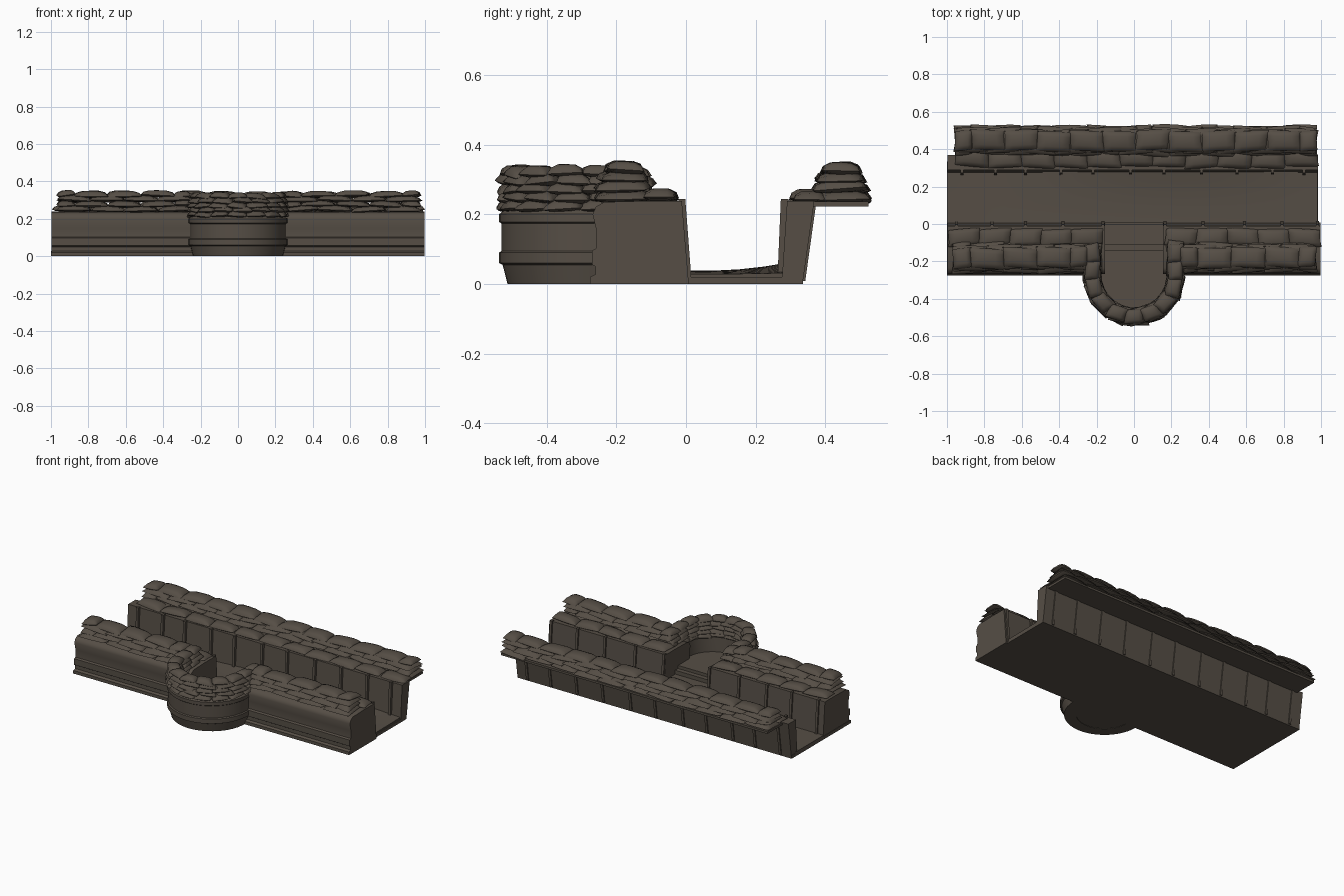
import bpy, bmesh, math, random
from mathutils import Vector

if "Cube" in bpy.data.objects:
    bpy.data.objects.remove(bpy.data.objects["Cube"])
random.seed(7)

mat = bpy.data.materials.new("dark earth brown")
mat.diffuse_color = (0.092, 0.076, 0.06, 1)
mat.use_nodes = True
mat.node_tree.nodes["Principled BSDF"].inputs["Base Color"].default_value = mat.diffuse_color


def finish(name, bm, angle=40):
    bmesh.ops.recalc_face_normals(bm, faces=bm.faces)
    me = bpy.data.meshes.new(name)
    bm.to_mesh(me)
    bm.free()
    ob = bpy.data.objects.new(name, me)
    bpy.context.collection.objects.link(ob)
    me.materials.append(mat)
    bpy.ops.object.select_all(action='DESELECT')
    ob.select_set(True)
    bpy.context.view_layer.objects.active = ob
    bpy.ops.object.shade_smooth_by_angle(angle=math.radians(angle))
    return ob


def loft(bm, rings, cap=True):
    vs = [[bm.verts.new(p) for p in r] for r in rings]
    n = len(vs[0])
    for a, b in zip(vs, vs[1:]):
        for i in range(n):
            j = (i + 1) % n
            bm.faces.new((a[i], a[j], b[j], b[i]))
    if cap:
        bm.faces.new(vs[0])
        bm.faces.new(vs[-1][::-1])


def extrude_x(bm, prof, x0, x1):
    loft(bm, [[(x, y, z) for y, z in prof] for x in (x0, x1)])


def box(bm, x0, x1, y0, y1, z0, z1):
    extrude_x(bm, [(y0, z0), (y1, z0), (y1, z1), (y0, z1)], x0, x1)


# pillow-shaped sandbag: pinched rim, domed top, shallow belly
def bag(bm, centre, length, width, height, heading=0, tilt=0):
    n = 6
    c, s = math.cos(heading), math.sin(heading)
    k = [random.uniform(-0.008, 0.008) for _ in range(6)]

    def point(i, j, side):
        u, v = 2 * i / n - 1, 2 * j / n - 1
        u, v = math.sin(u * 1.5708), math.sin(v * 1.5708)
        d = ((1 - u ** 4) * (1 - v ** 4)) ** 0.6
        x = u * length / 2 * (1 - 0.04 * (1 - v * v)) + k[0] * v
        y = v * width / 2 * (1 - 0.06 * u * u) + k[1] * u
        z = height * d * (0.75 if side else -0.25)
        z += (k[2] * u + k[3] * v + k[4] * u * v) * 0.5 + tilt * v
        return Vector(centre) + Vector((c * x - s * y, s * x + c * y, z))

    rim = {}
    for side in (0, 1):
        g = {}
        for i in range(n + 1):
            for j in range(n + 1):
                edge = i in (0, n) or j in (0, n)
                if edge and (i, j) in rim:
                    g[i, j] = rim[i, j]
                    continue
                g[i, j] = bm.verts.new(point(i, j, side))
                if edge:
                    rim[i, j] = g[i, j]
        for i in range(n):
            for j in range(n):
                bm.faces.new((g[i, j], g[i + 1, j], g[i + 1, j + 1], g[i, j + 1]))


def bag_row(bm, x0, x1, y, z, width, height, offset):
    count = max(1, round((x1 - x0) / 0.17))
    step = (x1 - x0) / count
    cuts = [x0] + [x0 + step * (i + offset) for i in range(1 if offset == 0 else 0, count)] + [x1]
    for a, b in zip(cuts, cuts[1:]):
        if b - a < 0.04:
            continue
        bag(bm, ((a + b) / 2, y + random.uniform(-.006, .006), z + random.uniform(-.003, .003)),
            b - a + 0.008, width, height, random.uniform(-.03, .03))


# straight sandbag parapet: one low inner row beside a tapering stack
def parapet(name, x0, x1, x0s, x1s, y_low, y_stack, z):
    bm = bmesh.new()
    bag_row(bm, x0, x1, y_low, z + 0.008, 0.095, 0.036, 0)
    for i, w in enumerate((0.165, 0.155, 0.135, 0.11)):
        bag_row(bm, x0s, x1s, y_stack, z + 0.008 + i * 0.0265, w, 0.036, 0.5 * (i % 2))
    finish(name, bm, 50)


# base slab
bm = bmesh.new()
box(bm, -1, 0.985, -0.275, 0.335, 0, 0.02)
finish("base_slab", bm)

# uneven trench floor
bm = bmesh.new()
rings = []
for i in range(25):
    x = -1 + i / 12.12
    lump = 0.5 + 0.5 * math.sin(x * 3 + 1)
    ring = [(x, 0.005, 0.01), (x, 0.3, 0.01)]
    for t in (1, .75, .5, .25, 0):
        ring.append((x, 0.005 + 0.295 * t, 0.027 + 0.012 * lump * (1 - t) + 0.036 * lump * t * t))
    rings.append(ring)
loft(bm, rings)
finish("trench_floor", bm)

# front earth banks either side of the bay
prof = [(0.008, 0), (-0.012, .238), (-0.12, .238), (-0.235, .235), (-0.258, .222),
        (-.268, .2), (-.256, .15), (-.258, .102), (-.27, .096), (-.27, .056),
        (-.26, .05), (-.26, .028), (-.275, .02), (-.275, 0)]
for side, name in ((-1, "left"), (1, "right")):
    bm = bmesh.new()
    extrude_x(bm, prof, side * 0.155, side * 0.997)
    finish("front_bank_" + name, bm)

# rear wall with sloped faces
bm = bmesh.new()
extrude_x(bm, [(0.275, 0.01), (0.335, 0.005), (0.368, .238), (0.29, .238)], -0.998, 0.985)
finish("rear_wall", bm)

# rear ledge that carries the sandbags
bm = bmesh.new()
box(bm, -0.955, 0.972, 0.3, 0.523, 0.222, 0.236)
finish("rear_ledge", bm)


# timber posts on the walls
def posts(name, xs, y_bottom, y_top, thick):
    bm = bmesh.new()
    for x in xs:
        extrude_x(bm, [(y_bottom, .008), (y_bottom + thick, .008),
                       (y_top + thick, .243), (y_top, .243)], x - .008, x + .008)
    finish(name, bm)


rear_x = [-.92, -.74, -.58, -.39, -.22, -.02, .16, .36, .55, .74, .91]
posts("rear_inner_posts", rear_x, 0.262, 0.272, 0.022)
posts("rear_outer_posts", rear_x, 0.322, 0.355, 0.02)
posts("front_posts", [-.95, -.76, -.58, -.38, -.165, .165, .37, .59, .79, .98], -0.004, -0.022, 0.02)


# U-shaped path of the firing bay
CY = -0.272


def u_path(r, t_list):
    return [(r * math.cos(t), CY + r * math.sin(t)) for t in t_list]


arc = [math.pi + math.pi * i / 24 for i in range(25)]


def u_ring(r, y_end=-0.11):
    return [(-r, y_end)] + u_path(r, arc) + [(r, y_end)]


# bay wall with raised bands
bm = bmesh.new()
wall = [(.24, 0), (.254, .055), (.264, .06), (.264, .09), (.257, .095), (.257, .173),
        (.264, .178), (.264, .2), (.25, .212), (.18, .212), (.168, .03), (.168, 0)]
cols = [[(x, y, z) for x, y in u_ring(r)] for r, z in wall]
loft(bm, [list(p) for p in zip(*cols)])
finish("bay_wall", bm)

# raised bay floor and entrance steps
bm = bmesh.new()
loft(bm, [[(x, y, z) for x, y in u_ring(0.2, -0.14)] for z in (0.002, 0.12)])
finish("bay_floor", bm)
bm = bmesh.new()
box(bm, -0.16, 0.16, -0.145, -0.11, 0.005, 0.1)
box(bm, -0.16, 0.16, -0.115, -0.004, 0.005, 0.075)
finish("bay_steps", bm)

# curved sandbag courses round the bay
bm = bmesh.new()
R = 0.222
straight = -0.11 - CY
total = 2 * straight + math.pi * R


def along(s):
    if s < straight:
        return -R, -0.11 - s, -math.pi / 2
    if s > total - straight:
        return R, CY + s - (total - straight), math.pi / 2
    t = math.pi + (s - straight) / R
    return R * math.cos(t), CY + R * math.sin(t), t + math.pi / 2


for layer, w in enumerate((.1, .098, .094, .09, .078)):
    count = 11
    for i in range(count):
        s = total * (i + (0.5 if layer % 2 == 0 else 0.72)) / count
        x, y, h = along(min(s, total - 0.03))
        bag(bm, (x, y, 0.216 + layer * 0.0245 + random.uniform(-.003, .003)),
            total / count * 1.12, w, 0.036, h + random.uniform(-.05, .05))
finish("bay_sandbags", bm, 50)

# straight parapets
parapet("front_sandbags_left", -0.99, -0.17, -0.965, -0.25, -0.075, -0.18, 0.236)
parapet("front_sandbags_right", 0.17, 0.995, 0.25, 0.97, -0.075, -0.18, 0.236)
parapet("rear_sandbags", -0.955, 0.98, -0.955, 0.975, 0.35, 0.445, 0.234)
